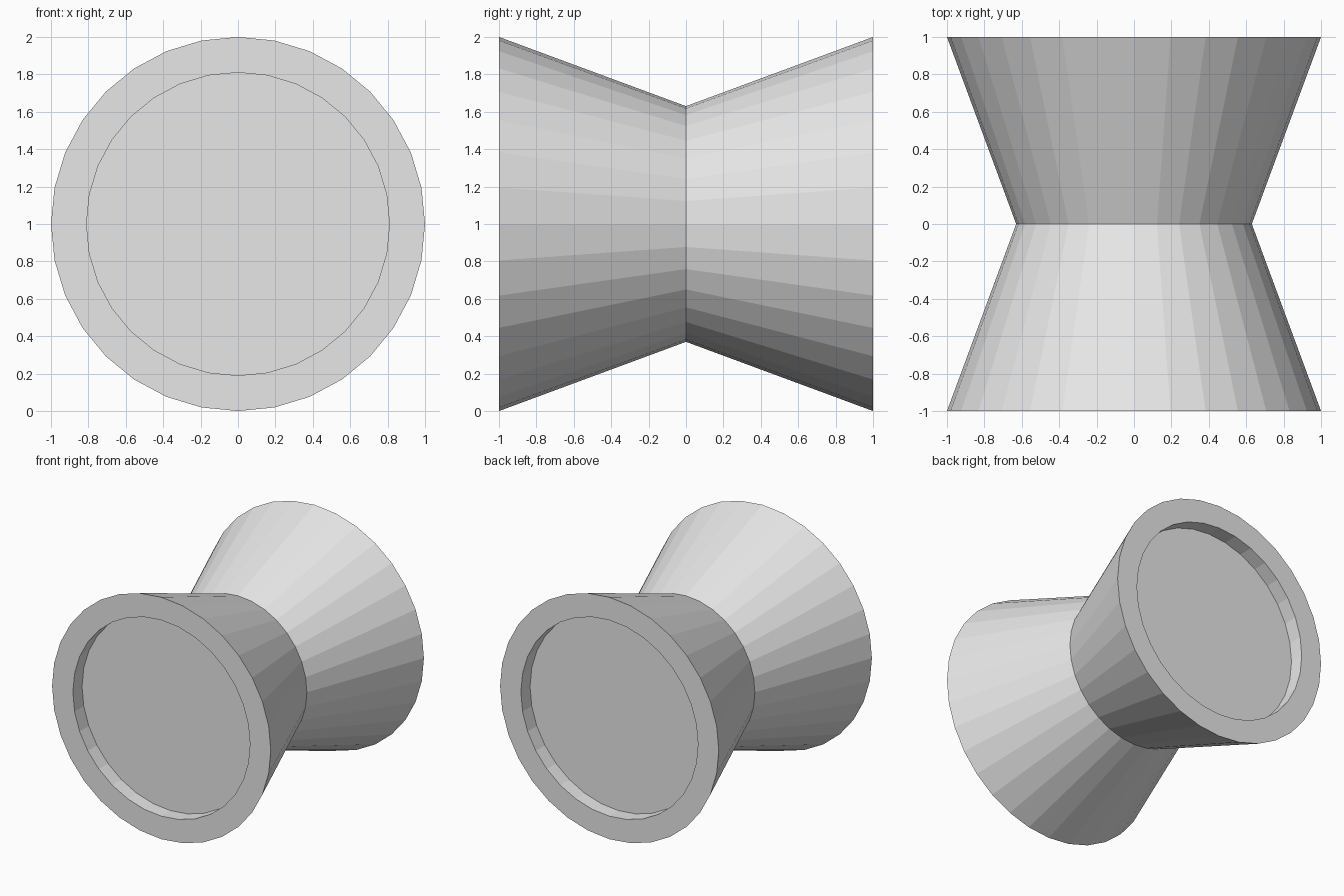
import bpy, bmesh, math

if "Cube" in bpy.data.objects:
    bpy.data.objects.remove(bpy.data.objects["Cube"])

SIDES = 32
# (radius, y) profile from front floor centre to back floor centre
PROFILE = [(0.81, -0.88), (0.81, -1.0), (1.0, -1.0), (0.63, 0.0),
           (1.0, 1.0), (0.81, 1.0), (0.81, 0.88)]

grey = bpy.data.materials.new("light grey")
grey.diffuse_color = (0.8, 0.8, 0.8, 1)
grey.use_nodes = True
grey.node_tree.nodes["Principled BSDF"].inputs["Base Color"].default_value = grey.diffuse_color

# Spool body: rings around the y axis, joined by quads
bm = bmesh.new()
rings = []
for r, y in PROFILE:
    rings.append([bm.verts.new((r * math.cos(2 * math.pi * i / SIDES), y,
                                1 + r * math.sin(2 * math.pi * i / SIDES)))
                  for i in range(SIDES)])
for a, b in zip(rings, rings[1:]):
    for i in range(SIDES):
        j = (i + 1) % SIDES
        bm.faces.new((a[i], a[j], b[j], b[i]))

# Recessed end discs
bm.faces.new(rings[0])
bm.faces.new(rings[-1])
bmesh.ops.recalc_face_normals(bm, faces=bm.faces)

mesh = bpy.data.meshes.new("spool")
bm.to_mesh(mesh)
bm.free()
mesh.materials.append(grey)
bpy.context.collection.objects.link(bpy.data.objects.new("spool", mesh))
